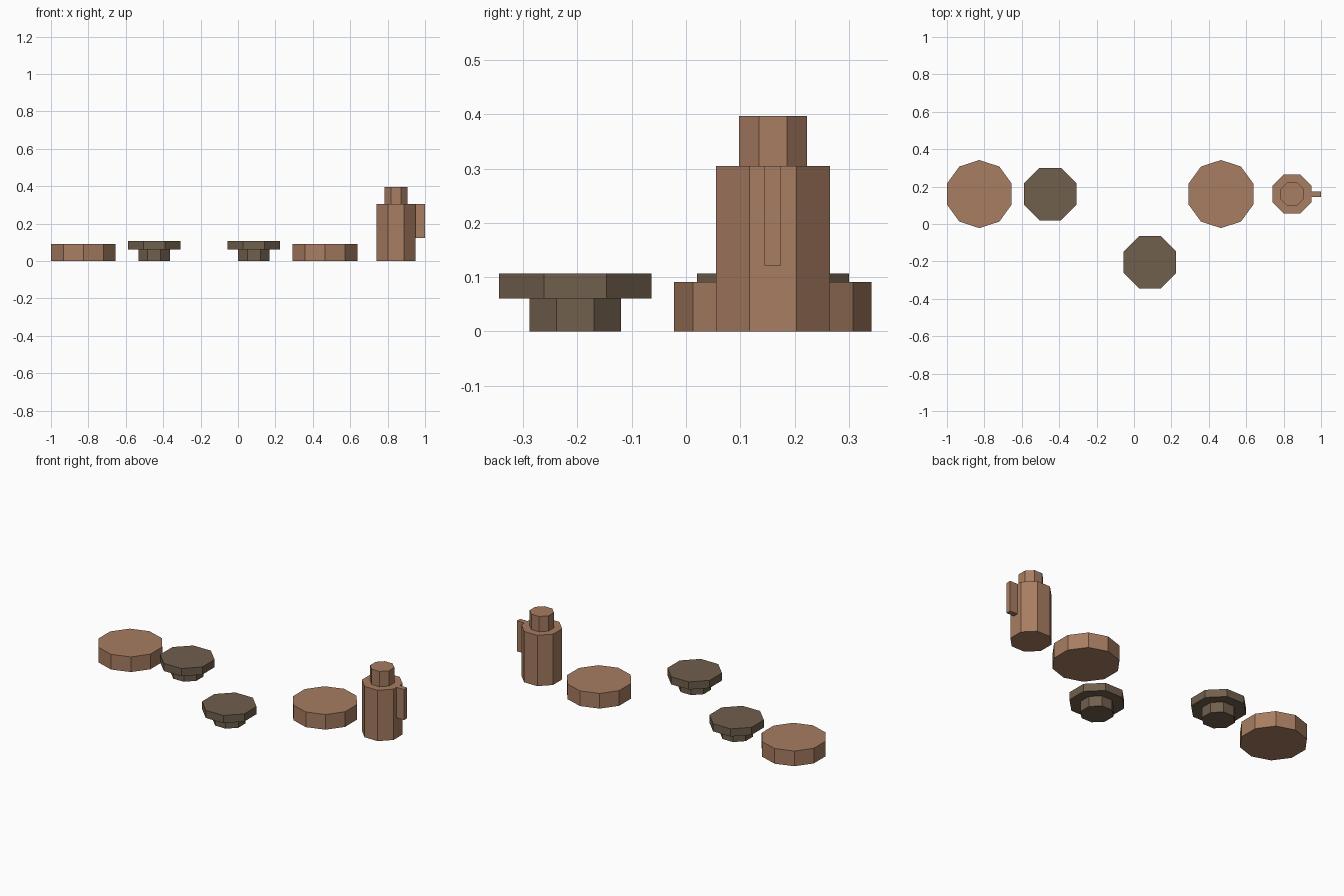
import bpy
import math

if "Cube" in bpy.data.objects:
    bpy.data.objects.remove(bpy.data.objects["Cube"])


def material(name, rgb):
    m = bpy.data.materials.new(name)
    m.diffuse_color = (*rgb, 1.0)
    m.use_nodes = True
    m.node_tree.nodes["Principled BSDF"].inputs["Base Color"].default_value = m.diffuse_color
    return m


clay = material("clay brown", (0.39, 0.205, 0.122))
dark = material("dark wood", (0.162, 0.115, 0.073))


def prism(name, sides, apothem, x, y, z0, z1, mat):
    """Upright flat-sided prism with flats facing +x and -x."""
    bpy.ops.mesh.primitive_cylinder_add(
        vertices=sides, radius=apothem / math.cos(math.pi / sides),
        depth=z1 - z0, location=(x, y, (z0 + z1) / 2))
    ob = bpy.context.object
    ob.name = name
    # primitive starts with a vertex on +y; turn octagons half a step
    if sides % 4 == 0:
        ob.rotation_euler.z = math.pi / sides
    ob.data.materials.append(mat)
    return ob


ROW = 0.16  # y of the back row

# Round seat cushions
for side, x in (("left", -0.827), ("right", 0.465)):
    prism(f"{side}_cushion", 10, 0.173, x, ROW, 0, 0.091, clay)

# Low pedestal tables
for label, x, y in (("back", -0.448, ROW), ("front", 0.085, -0.204)):
    prism(f"{label}_table_base", 8, 0.084, x, y, 0, 0.061, dark)
    prism(f"{label}_table_top", 8, 0.14, x, y, 0.061, 0.107, dark)

# Jug: body, neck and side handle
JX = 0.845
prism("jug_body", 8, 0.105, JX, ROW, 0, 0.305, clay)
prism("jug_neck", 8, 0.0625, JX, ROW, 0.305, 0.397, clay)
bpy.ops.mesh.primitive_cube_add(size=1, location=(0.97, ROW, 0.2135))
handle = bpy.context.object
handle.name = "jug_handle"
handle.scale = (0.06, 0.03, 0.183)
handle.data.materials.append(clay)
